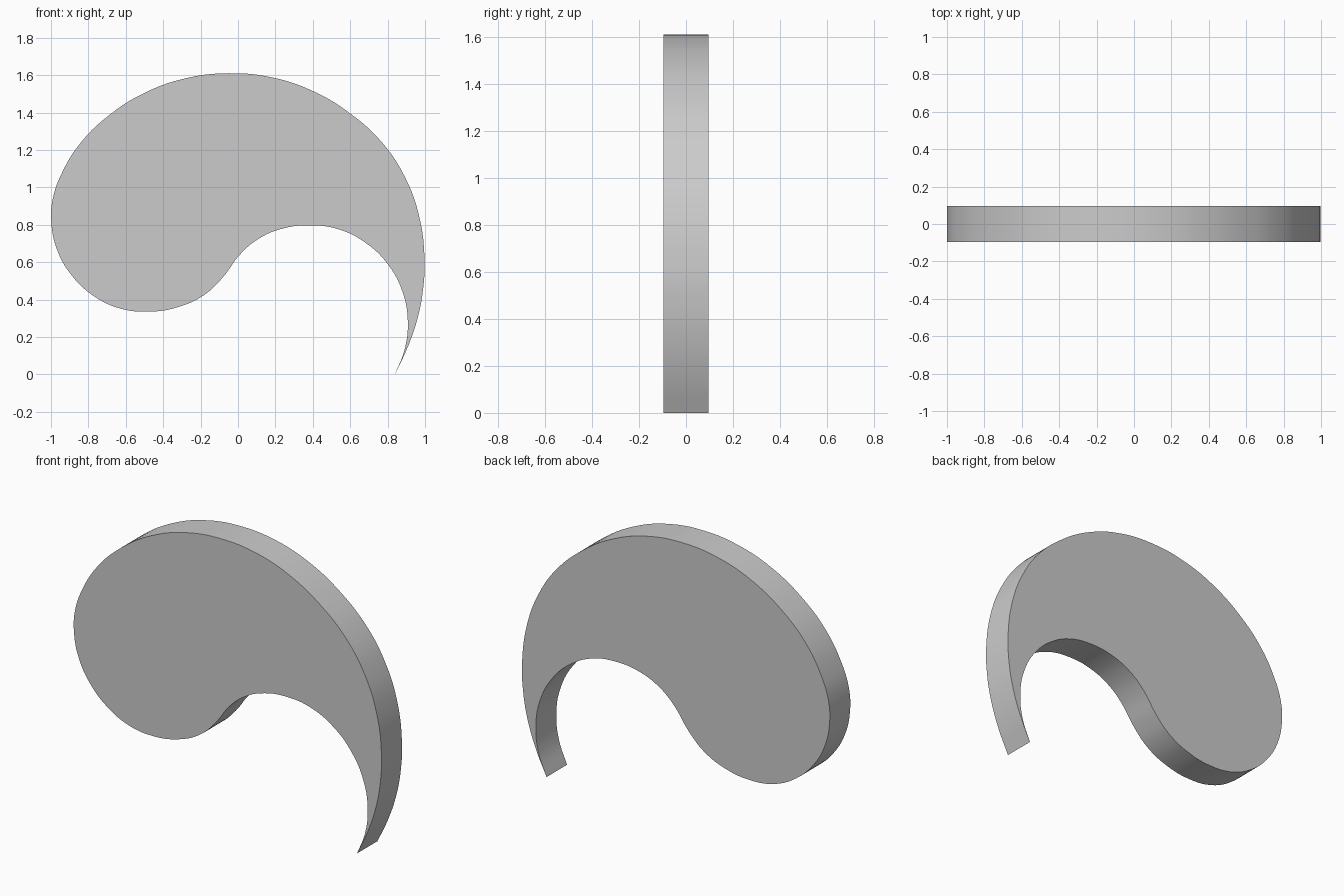
import bpy, bmesh
from math import radians

if "Cube" in bpy.data.objects:
    bpy.data.objects.remove(bpy.data.objects["Cube"])

# Outline of the curled teardrop, starting at the sharp tip (x, z)
outline = [
    (0.838, 0.0), (0.905, 0.14), (0.96, 0.30), (0.99, 0.46), (0.997, 0.63),
    (0.965, 0.86), (0.89, 1.06), (0.77, 1.24), (0.60, 1.395), (0.40, 1.515),
    (0.18, 1.588), (-0.05, 1.61), (-0.28, 1.583), (-0.50, 1.505),
    (-0.69, 1.385), (-0.84, 1.24), (-0.94, 1.08), (-0.99, 0.94),
    (-0.998, 0.81), (-0.965, 0.66), (-0.89, 0.53), (-0.78, 0.425),
    (-0.64, 0.355), (-0.48, 0.335), (-0.32, 0.36), (-0.18, 0.425),
    (-0.08, 0.52), (0.01, 0.64), (0.11, 0.725), (0.24, 0.78), (0.39, 0.797),
    (0.54, 0.775), (0.68, 0.705), (0.80, 0.59), (0.88, 0.44),
    (0.908, 0.28), (0.89, 0.13),
]
HALF_DEPTH = 0.095

# Filled, extruded curve
curve = bpy.data.curves.new("curled_teardrop", 'CURVE')
curve.dimensions = '2D'
curve.fill_mode = 'BOTH'
curve.extrude = HALF_DEPTH
curve.resolution_u = 5
spline = curve.splines.new('BEZIER')
spline.bezier_points.add(len(outline) - 1)
spline.use_cyclic_u = True
for i, (p, (x, z)) in enumerate(zip(spline.bezier_points, outline)):
    p.co = (x, z, 0)
    kind = 'VECTOR' if i == 0 else 'AUTO'
    p.handle_left_type = p.handle_right_type = kind

body = bpy.data.objects.new("curled_teardrop", curve)
bpy.context.collection.objects.link(body)
body.rotation_euler.x = radians(90)
bpy.context.view_layer.objects.active = body
body.select_set(True)
bpy.ops.object.convert(target='MESH')
body = bpy.context.object
bpy.ops.object.transform_apply(location=True, rotation=True, scale=True)

# Weld caps to the rim so the solid is closed
bm = bmesh.new()
bm.from_mesh(body.data)
bmesh.ops.remove_doubles(bm, verts=bm.verts, dist=0.0005)
bmesh.ops.recalc_face_normals(bm, faces=bm.faces)
bm.to_mesh(body.data)
bm.free()

# Smooth rim, crisp cap edges
bpy.ops.object.shade_smooth_by_angle(angle=radians(40))
